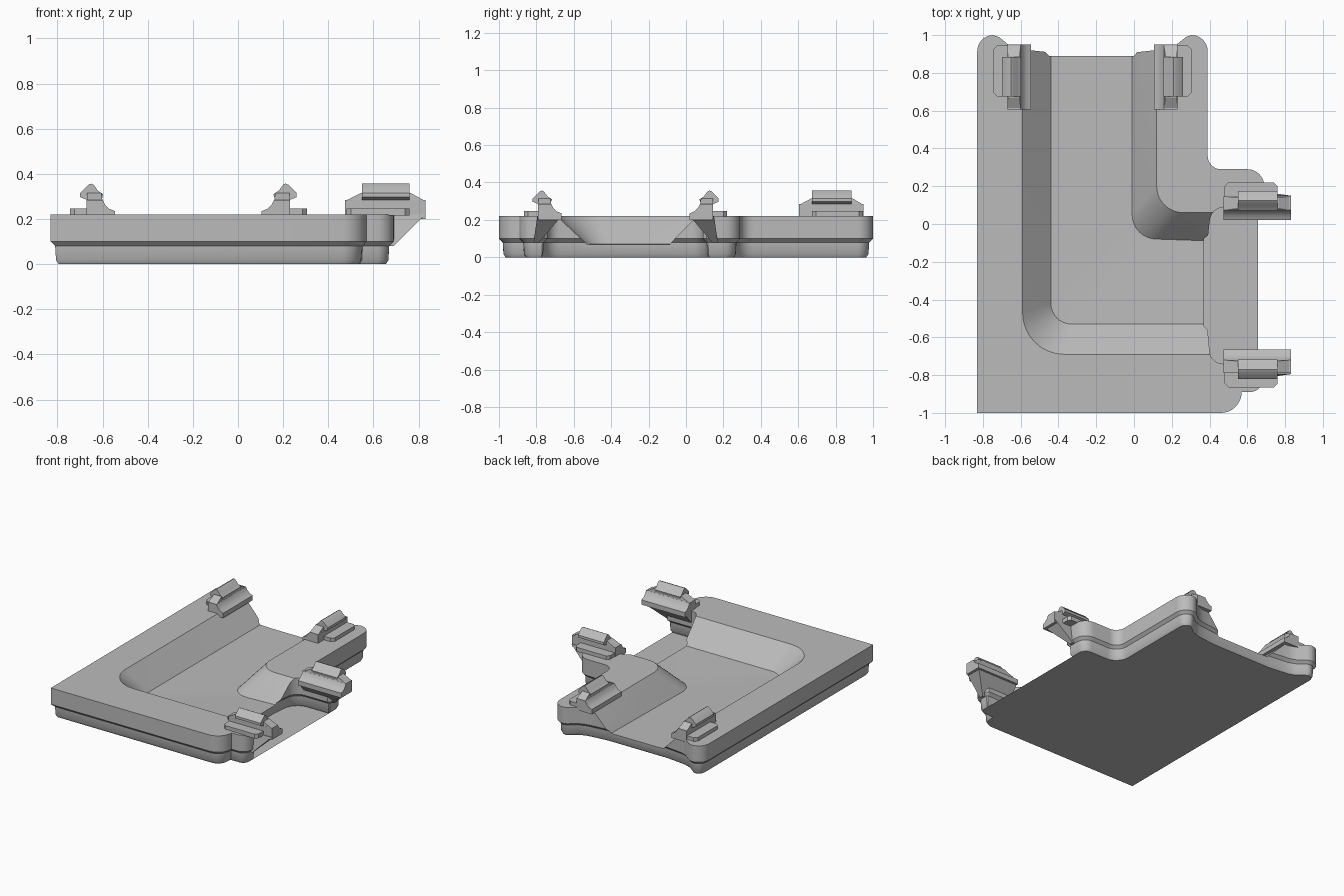
import bpy, bmesh, math
from mathutils import Vector

if "Cube" in bpy.data.objects:
    bpy.data.objects.remove(bpy.data.objects["Cube"])

grey = bpy.data.materials.new("plain grey")
grey.diffuse_color = (0.5, 0.5, 0.5, 1)
grey.use_nodes = True
grey.node_tree.nodes["Principled BSDF"].inputs["Base Color"].default_value = grey.diffuse_color


def loft(name, rings, triangulate=False):
    """Closed solid through a list of equal-length point rings."""
    bm = bmesh.new()
    loops = [[bm.verts.new(p) for p in r] for r in rings]
    n = len(loops[0])
    for a, b in zip(loops, loops[1:]):
        for i in range(n):
            j = (i + 1) % n
            bm.faces.new((a[i], a[j], b[j], b[i]))
    bm.faces.new(loops[0])
    bm.faces.new(loops[-1])
    bmesh.ops.recalc_face_normals(bm, faces=bm.faces[:])
    if triangulate:
        bmesh.ops.triangulate(bm, faces=bm.faces[:])
    me = bpy.data.meshes.new(name)
    bm.to_mesh(me)
    bm.free()
    me.materials.append(grey)
    ob = bpy.data.objects.new(name, me)
    bpy.context.collection.objects.link(ob)
    return ob


def arc(cx, cy, r, a0, a1, n=8):
    return [(cx + r * math.cos(math.radians(a0 + (a1 - a0) * i / n)),
             cy + r * math.sin(math.radians(a0 + (a1 - a0) * i / n))) for i in range(n + 1)]


def inset(pts, d):
    """Offset a counter-clockwise outline inwards with mitred corners."""
    out = []
    for i, p in enumerate(pts):
        p = Vector(p)
        e0 = (p - Vector(pts[i - 1])).normalized()
        e1 = (Vector(pts[(i + 1) % len(pts)]) - p).normalized()
        n0, n1 = Vector((-e0.y, e0.x)), Vector((-e1.y, e1.x))
        out.append(p + (n0 + n1) * d / max(0.4, 1 + n0.dot(n1)))
    return out


def smooth(ob):
    bpy.ops.object.select_all(action='DESELECT')
    ob.select_set(True)
    bpy.context.view_layer.objects.active = ob
    bpy.ops.object.shade_smooth_by_angle(angle=math.radians(28))


# Plan outline of the corner tile, counter-clockwise
shoulder = arc(-0.745, 0.915, 0.085, 90, 180)
crest = [(-0.46, 0.91), (-0.55, 0.92), (-0.61, 0.927), (-0.66, 0.945), (-0.715, 0.99)] + shoulder
mirrored = [(-0.44 - x, y) for x, y in reversed(crest)]
outline = [(-0.83, -1.0)]
outline += arc(0.46, -0.89, 0.11, -90, 0)
outline += arc(0.61, -0.81, 0.08, -80, 0, 6)
outline += [(0.69, -0.76), (0.67, -0.74)]
outline += arc(0.47, -0.67, 0.07, 270, 180, 6)
outline += [(0.39, -0.56), (0.39, -0.08)]
outline += arc(0.48, 0.01, 0.08, 180, 90, 6)
outline += [(0.67, 0.09), (0.69, 0.11)]
outline += arc(0.60, 0.20, 0.09, 0, 90, 6)
outline += arc(0.46, 0.36, 0.07, 270, 180, 6)
outline += mirrored + crest

# Tile body: tapered foot, stepped waist, straight upper wall
levels = [(0.0, 0.035), (0.018, 0.024), (0.08, 0.02), (0.1, 0.0), (0.22, 0.0)]
body = loft("tile_body", [[(p[0], p[1], z) for p in inset(outline, d)] for z, d in levels])

# Curved channel cut through the body, swept round the corner
outer_top = [(-0.59, 1.1)] + arc(-0.37, -0.47, 0.22, 180, 270) + [(0.42, -0.69)]
outer_low = [(-0.44, 1.1)] + arc(-0.33, -0.42, 0.11, 180, 270) + [(0.42, -0.53)]
inner_low = [(-0.01, 1.1)] + arc(0.12, 0.05, 0.13, 180, 270) + [(0.42, -0.09)]
inner_top = [(0.12, 1.1)] + arc(0.26, 0.20, 0.14, 180, 270) + [(0.42, 0.06)]
sections = []
for i, (a, b, c, d) in enumerate(zip(outer_top, outer_low, inner_low, inner_top)):
    dip = 0.07 if i in (0, len(outer_top) - 1) else 0.055
    sections.append([(*a, 0.3), (*a, 0.22), (*b, 0.07), (*c, dip), (*d, 0.22), (*d, 0.3)])
cutter = loft("channel_cutter", sections, triangulate=True)
mod = body.modifiers.new("channel", 'BOOLEAN')
mod.operation = 'DIFFERENCE'
mod.solver = 'EXACT'
mod.object = cutter
bpy.context.view_layer.objects.active = body
bpy.ops.object.modifier_apply(modifier=mod.name)
bpy.data.objects.remove(cutter)
smooth(body)


def rect(u0, u1, v0, v1, z):
    return [(u0, v0, z), (u1, v0, z), (u1, v1, z), (u0, v1, z)]


# Clip cross-sections: u runs across, away from the channel
stem = [(0, 0.2), (0, 0.235), (0.025, 0.245), (0.045, 0.265), (0.055, 0.285),
        (0.125, 0.285), (0.125, 0.2)]
head = [(0.06, 0.28), (0.052, 0.31), (0.075, 0.325), (0.095, 0.352), (0.105, 0.357),
        (0.118, 0.352), (0.155, 0.315), (0.155, 0.297), (0.125, 0.285)]


def clip(name, place, length, wedge):
    """One snap clip; place maps (across, along) to plan x, y."""
    def put(ring):
        return [(*place(u, v), z) for u, v, z in ring]

    def prism(part, prof, v0, v1):
        smooth(loft(name + part, [put([(u, v, z) for u, z in prof]) for v in (v0, v1)]))

    prism("_stem", stem, 0, length)
    prism("_head", head, 0.07, 0.28)
    # sloped shoulders between stem and head
    loft(name + "_shoulder", [put(rect(0.055, 0.125, 0, length, 0.28)),
                              put(rect(0.06, 0.123, 0.065, 0.285, 0.315))])
    # foot plate with chamfered outer corners
    plate = [(0.1, 0.07), (0.18, 0.07), (0.2, 0.09), (0.2, length - 0.025),
             (0.18, length - 0.005), (0.1, length - 0.005)]
    loft(name + "_foot_plate", [put([(u, v, z) for u, v in plate]) for z in (0.215, 0.247)])
    # sloping support below an overhanging clip
    if wedge:
        loft(name + "_support", [put(rect(0.12, 0.15, 0.14, length, 0.08)),
                                 put(rect(0, 0.13, 0, length, 0.22))])


clip("back_left_clip", lambda u, v: (-0.545 - u, 0.605 + v), 0.345, False)
clip("back_right_clip", lambda u, v: (0.105 + u, 0.605 + v), 0.345, False)
clip("side_rear_clip", lambda u, v: (0.83 - v, 0.02 + u), 0.355, True)
clip("side_front_clip", lambda u, v: (0.83 - v, -0.665 - u), 0.355, True)
